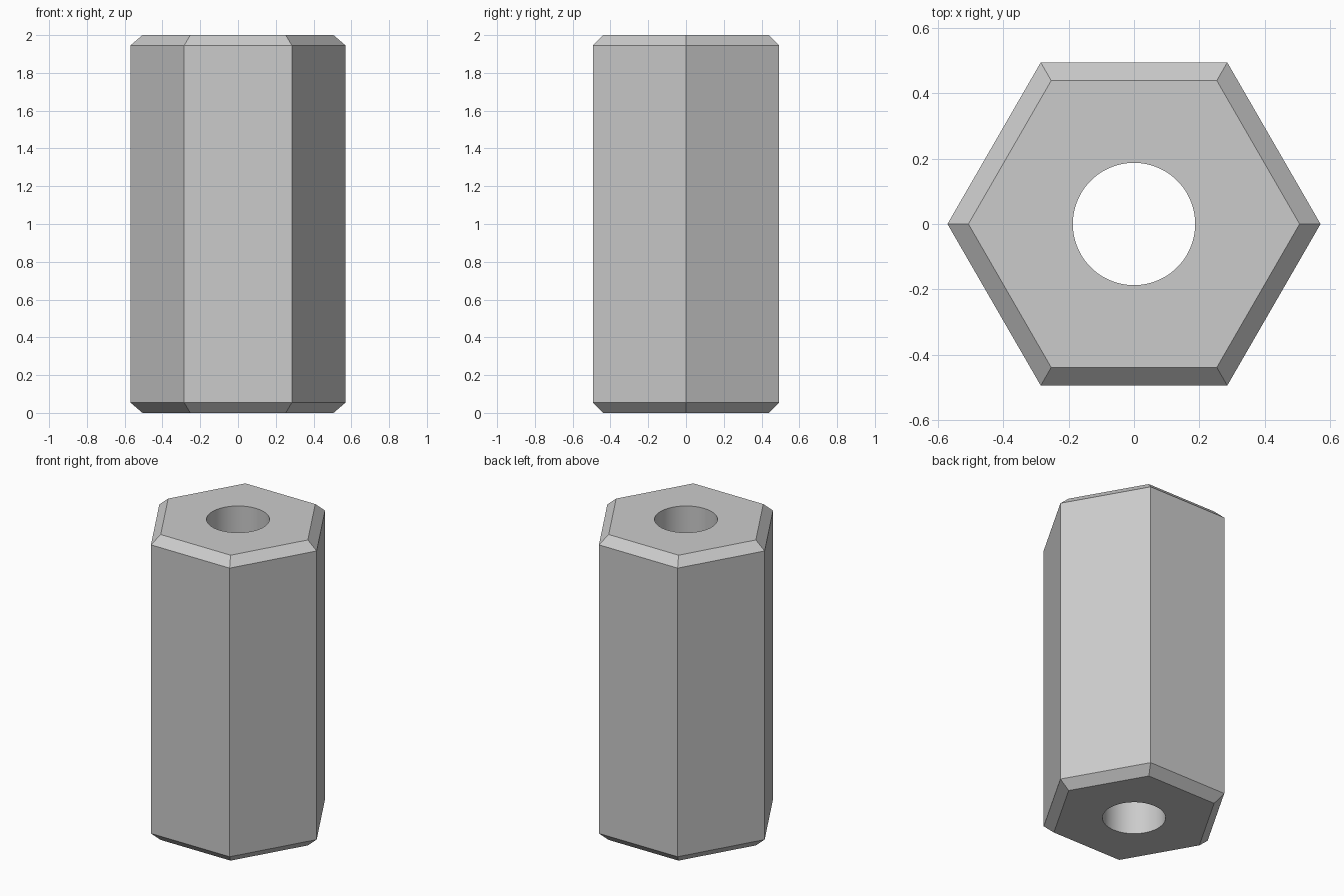
import bpy
import bmesh
from math import cos, sin, pi, radians

cube = bpy.data.objects.get("Cube")
if cube:
    bpy.data.objects.remove(cube, do_unlink=True)

HEIGHT = 2.0
RADIUS = 0.57        # across corners
CHAMFER = 0.055      # height of the edge chamfer
TOP_RADIUS = 0.506   # corners of the flat end faces
BORE = 0.187
ARC = 10             # bore segments per hexagon side

grey = bpy.data.materials.new("grey metal")
grey.use_nodes = True
colour = (0.6, 0.6, 0.6, 1)
grey.diffuse_color = colour
grey.node_tree.nodes["Principled BSDF"].inputs["Base Color"].default_value = colour

bm = bmesh.new()


def ring(radius, z, count):
    angles = [2 * pi * i / count for i in range(count)]
    return [bm.verts.new((radius * cos(a), radius * sin(a), z)) for a in angles]


def bridge(lower, upper):
    n = len(lower)
    for i in range(n):
        j = (i + 1) % n
        bm.faces.new((lower[i], lower[j], upper[j], upper[i]))


# Hexagonal outer wall with chamfered ends
rings = [ring(r, z, 6) for r, z in (
    (TOP_RADIUS, 0), (RADIUS, CHAMFER),
    (RADIUS, HEIGHT - CHAMFER), (TOP_RADIUS, HEIGHT))]
for lower, upper in zip(rings, rings[1:]):
    bridge(lower, upper)

# Round through bore
bore_low, bore_high = ring(BORE, 0, 6 * ARC), ring(BORE, HEIGHT, 6 * ARC)
bridge(bore_high, bore_low)

# Flat end faces between hexagon and bore
for outer, inner in ((rings[0], bore_low), (rings[-1], bore_high)):
    for i in range(6):
        arc = [inner[(i * ARC + k) % (6 * ARC)] for k in range(ARC + 1)]
        bm.faces.new([outer[i], outer[(i + 1) % 6]] + arc[::-1])

bmesh.ops.recalc_face_normals(bm, faces=bm.faces)
mesh = bpy.data.meshes.new("hex_spacer")
bm.to_mesh(mesh)
bm.free()
mesh.materials.append(grey)

spacer = bpy.data.objects.new("hex_spacer", mesh)
bpy.context.collection.objects.link(spacer)
bpy.ops.object.select_all(action="DESELECT")
spacer.select_set(True)
bpy.context.view_layer.objects.active = spacer
bpy.ops.object.shade_smooth_by_angle(angle=radians(25))
